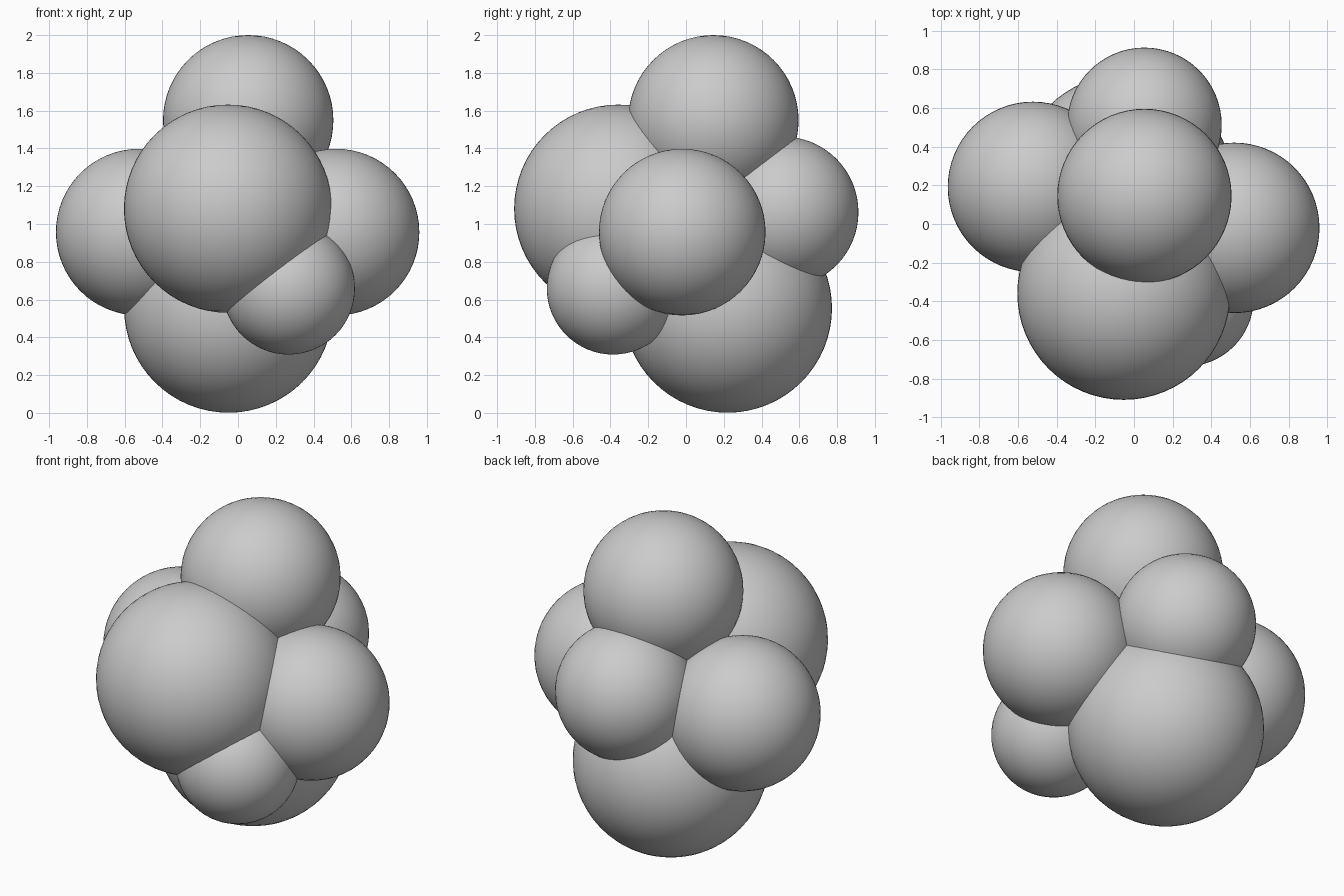
import bpy

if "Cube" in bpy.data.objects:
    bpy.data.objects.remove(bpy.data.objects["Cube"])

# Cluster of overlapping balls: name, centre, radius
BALLS = [
    ("top_ball", (0.054, 0.145, 1.549), 0.451),
    ("front_ball", (-0.053, -0.359, 1.081), 0.551),
    ("bottom_ball", (-0.05, 0.220, 0.554), 0.553),
    ("right_ball", (0.519, -0.020, 0.957), 0.441),
    ("left_ball", (-0.523, 0.192, 0.957), 0.441),
    ("lower_front_ball", (0.268, -0.386, 0.66), 0.351),
    ("back_ball", (0.054, 0.513, 1.063), 0.40),
]


def ball(name, centre, radius):
    bpy.ops.mesh.primitive_uv_sphere_add(
        segments=64, ring_count=32, radius=radius, location=centre)
    bpy.context.object.name = name
    bpy.ops.object.shade_smooth()


for name, centre, radius in BALLS:
    ball(name, centre, radius)
